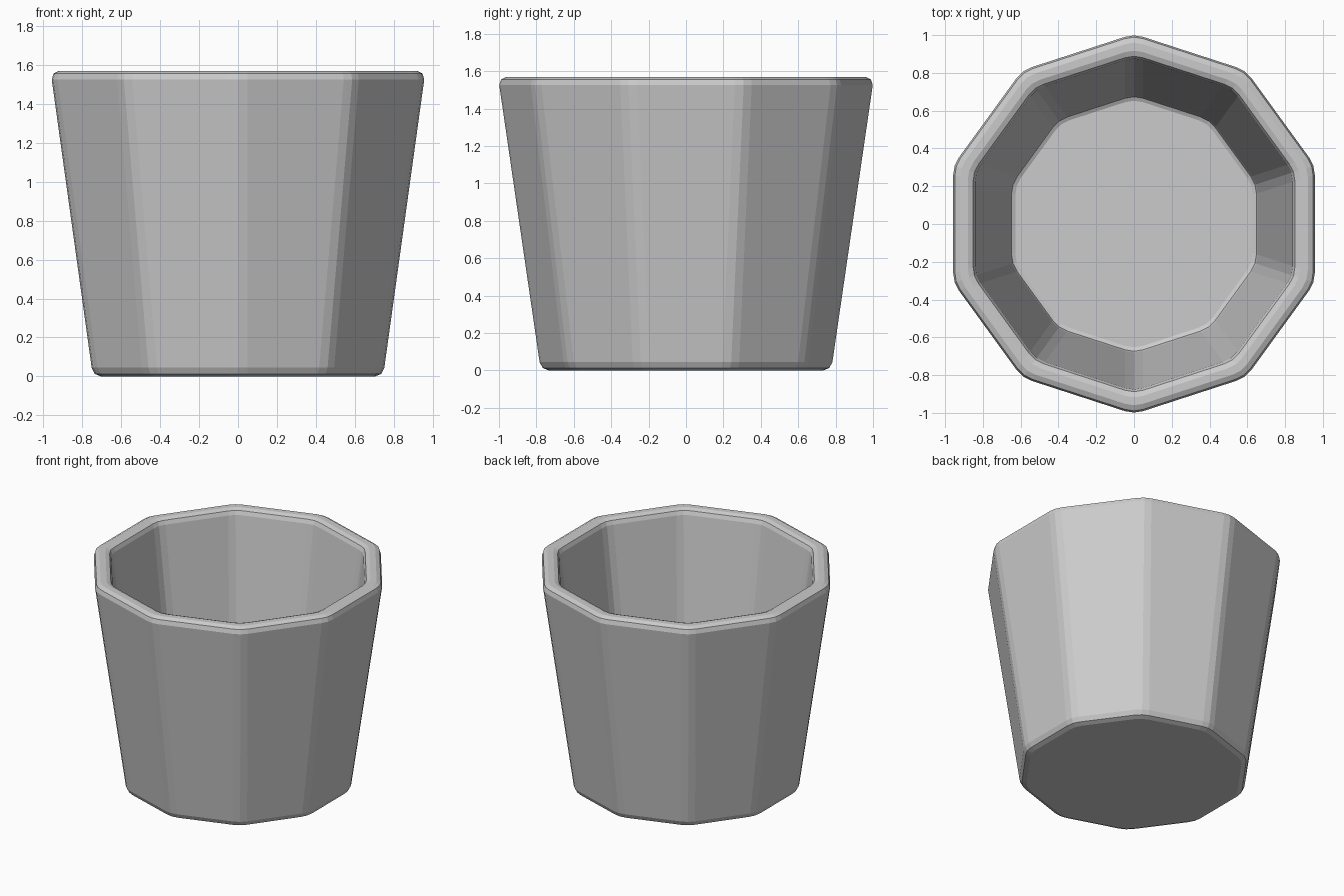
import bpy
import bmesh
import math
from mathutils import Vector

if "Cube" in bpy.data.objects:
    bpy.data.objects.remove(bpy.data.objects["Cube"])

SIDES = 10
# wall cross-section: (distance to flat side, height), from the underside
# up the outside, over the rim and down to the inner floor
PROFILE = [
    (0.705, 0.0), (0.736, 0.013), (0.752, 0.045),
    (0.957, 1.525), (0.948, 1.556), (0.92, 1.57),
    (0.88, 1.57), (0.852, 1.558), (0.84, 1.53),
    (0.655, 0.155), (0.648, 0.13), (0.628, 0.12),
]


def ring(apothem, z, cut=0.05):
    """Decagon with a corner at +y and each corner rounded in two steps."""
    radius = apothem / math.cos(math.pi / SIDES)
    corners = [Vector((radius * math.cos(a), radius * math.sin(a), z))
               for a in (math.pi / 2 + math.tau * k / SIDES for k in range(SIDES))]
    points = []
    for k, c in enumerate(corners):
        before = c + (corners[k - 1] - c).normalized() * cut
        after = c + (corners[(k + 1) % SIDES] - c).normalized() * cut
        middle = (before + after) / 2
        points += [before, middle.lerp(c, 0.49), after]
    return points


# cup: one closed skin
bm = bmesh.new()
rings = [[bm.verts.new(p) for p in ring(a, z)] for a, z in PROFILE]
for low, high in zip(rings, rings[1:]):
    n = len(low)
    for i in range(n):
        j = (i + 1) % n
        bm.faces.new((low[i], low[j], high[j], high[i]))
bm.faces.new(list(reversed(rings[0])))   # underside
bm.faces.new(rings[-1])                  # inner floor
bmesh.ops.recalc_face_normals(bm, faces=bm.faces)

mesh = bpy.data.meshes.new("cup")
bm.to_mesh(mesh)
bm.free()
cup = bpy.data.objects.new("cup", mesh)
bpy.context.collection.objects.link(cup)

grey = bpy.data.materials.new("light grey")
grey.diffuse_color = (0.6, 0.6, 0.6, 1.0)
grey.use_nodes = True
grey.node_tree.nodes["Principled BSDF"].inputs["Base Color"].default_value = grey.diffuse_color
mesh.materials.append(grey)
